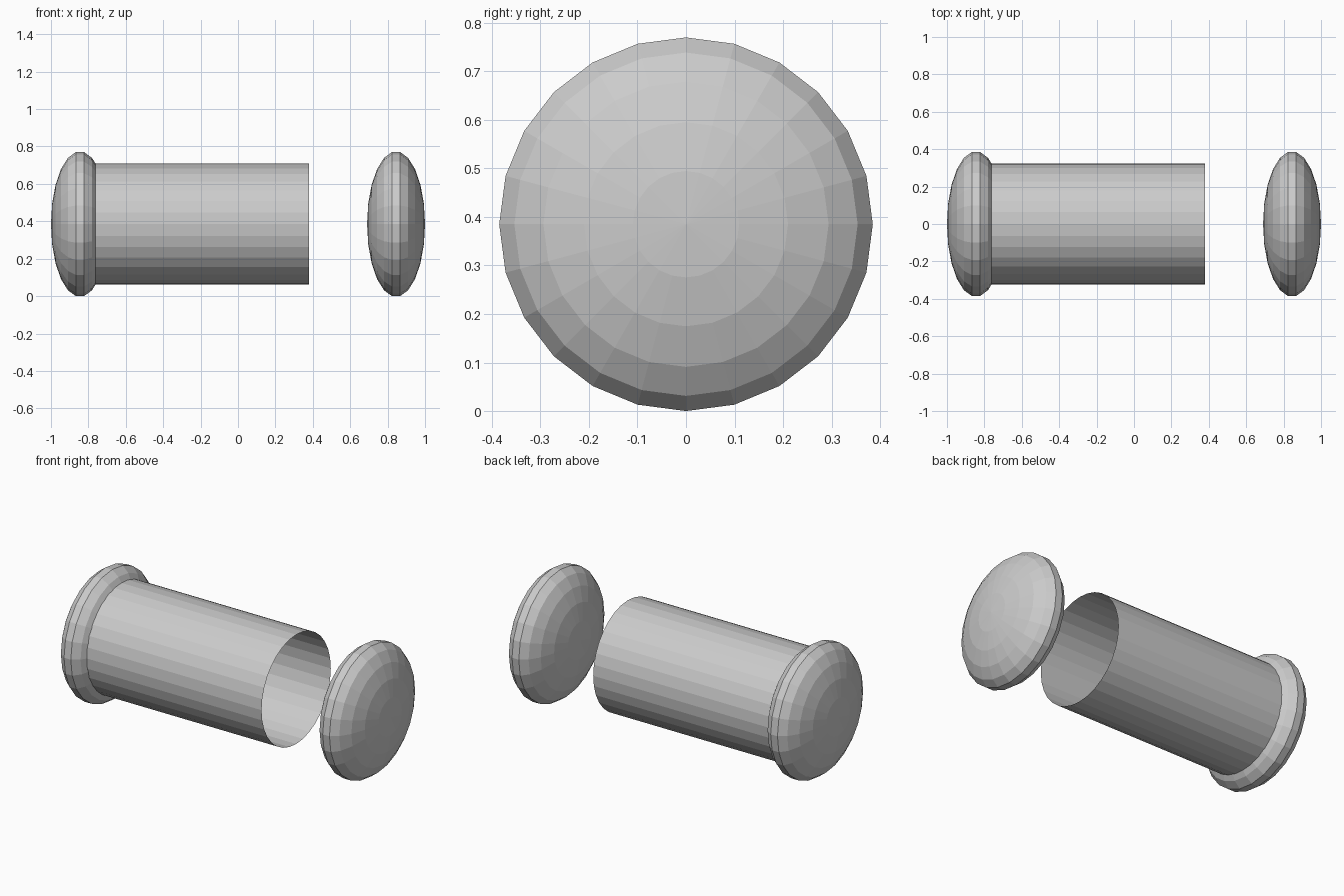
import bpy
from math import pi

if "Cube" in bpy.data.objects:
    bpy.data.objects.remove(bpy.data.objects["Cube"])

R = 0.385                # widest ring of the end caps
AXIS_Z = R               # height of the common axis
CAP_X, CAP_HALF = 0.845, 0.155


def end_cap(name, x):
    # squashed low-poly sphere with its poles along x
    bpy.ops.mesh.primitive_uv_sphere_add(segments=24, ring_count=11, radius=1,
                                         location=(x, 0, AXIS_Z),
                                         rotation=(0, pi / 2, 0))
    cap = bpy.context.object
    cap.name = name
    # an odd ring count leaves a flat band just inside the true equator
    r = R / 0.9898
    cap.scale = (r, r, CAP_HALF)
    bpy.ops.object.transform_apply(location=False, rotation=True, scale=True)


end_cap("left_cap", -CAP_X)
end_cap("right_cap", CAP_X)

# open tube, seated inside the left cap
x0, x1 = -CAP_X, 0.38
bpy.ops.mesh.primitive_cylinder_add(vertices=32, radius=0.323, depth=x1 - x0,
                                    end_fill_type='NOTHING',
                                    location=((x0 + x1) / 2, 0, AXIS_Z),
                                    rotation=(0, pi / 2, 0))
bpy.context.object.name = "open_tube"
